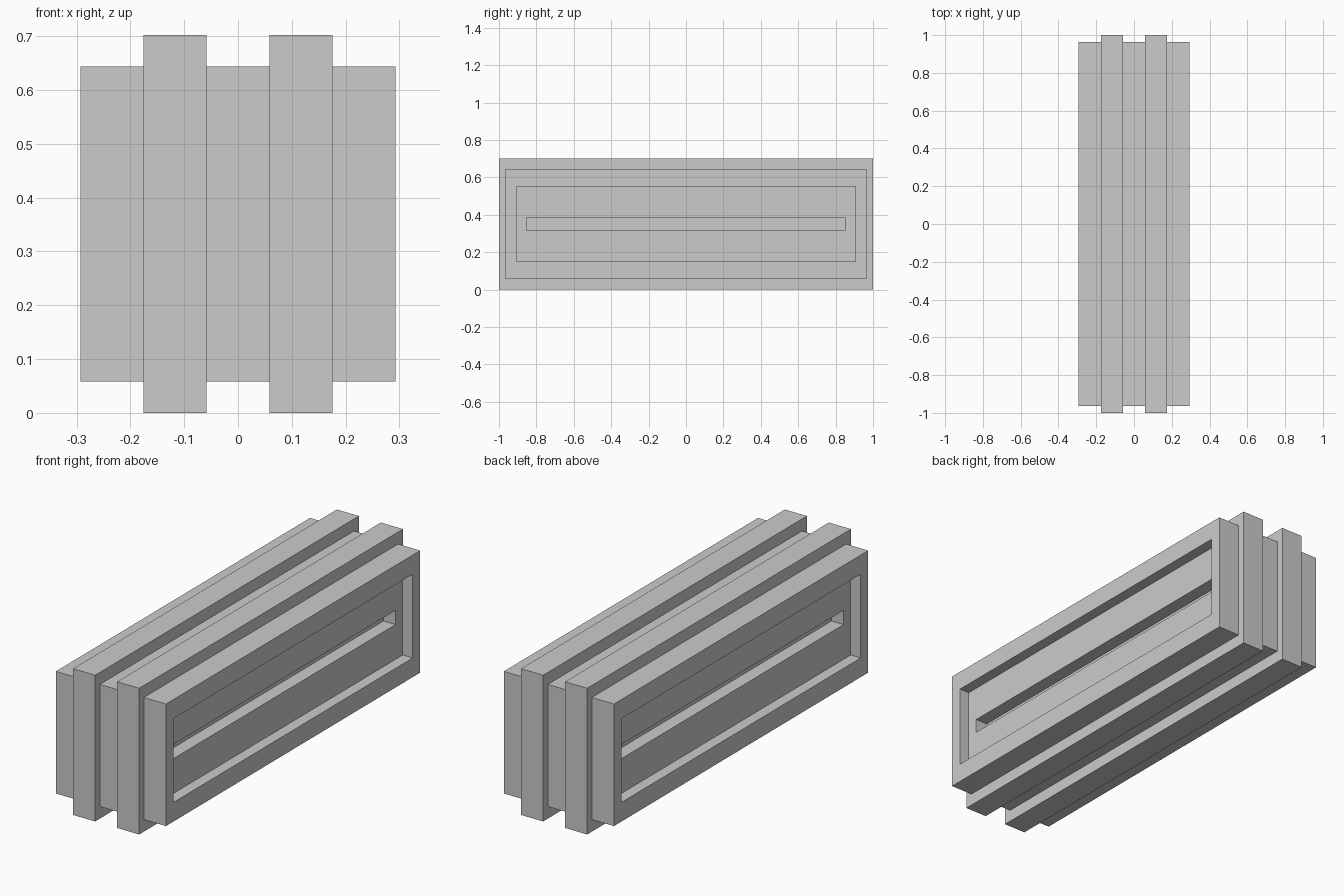
import bpy, bmesh

if "Cube" in bpy.data.objects:
    bpy.data.objects.remove(bpy.data.objects["Cube"])

W = 0.117          # slab thickness along x
ZC = 0.351         # centre height
SMALL = (0.964, 0.293)
LARGE = (1.0, 0.351)
RECESS = (0.907, 0.201)
SLIT = (0.853, 0.034)


def lofted(name, rings, closed=False, side=1):
    """Bridge centred rectangles (x, (half_y, half_z)); cap the ends or close into a frame."""
    bm = bmesh.new()
    loops = []
    for x, (hy, hz) in rings:
        loops.append([bm.verts.new((side * x, sy * hy, ZC + sz * hz))
                      for sy, sz in ((-1, -1), (1, -1), (1, 1), (-1, 1))])
    pairs = list(zip(loops, loops[1:]))
    if closed:
        pairs.append((loops[-1], loops[0]))
    else:
        bm.faces.new(loops[0])
        bm.faces.new(loops[-1])
    for a, b in pairs:
        for i in range(4):
            j = (i + 1) % 4
            bm.faces.new((a[i], a[j], b[j], b[i]))
    bmesh.ops.recalc_face_normals(bm, faces=bm.faces)
    mesh = bpy.data.meshes.new(name)
    bm.to_mesh(mesh)
    bm.free()
    obj = bpy.data.objects.new(name, mesh)
    bpy.context.collection.objects.link(obj)
    return obj


# Solid middle slab
lofted("core_slab", [(-W / 2, SMALL), (W / 2, SMALL)])

for label, side in (("right", 1), ("left", -1)):
    # Taller rib on each side of the core
    lofted(label + "_rib", [(W / 2, LARGE), (1.5 * W, LARGE)], side=side)
    # End slab with a stepped recess and a long slit down to the rib
    floor = 2.5 * W - 0.053
    lofted(label + "_end_frame",
           [(1.5 * W, SMALL), (2.5 * W, SMALL), (2.5 * W, RECESS),
            (floor, RECESS), (floor, SLIT), (1.5 * W, SLIT)],
           closed=True, side=side)
